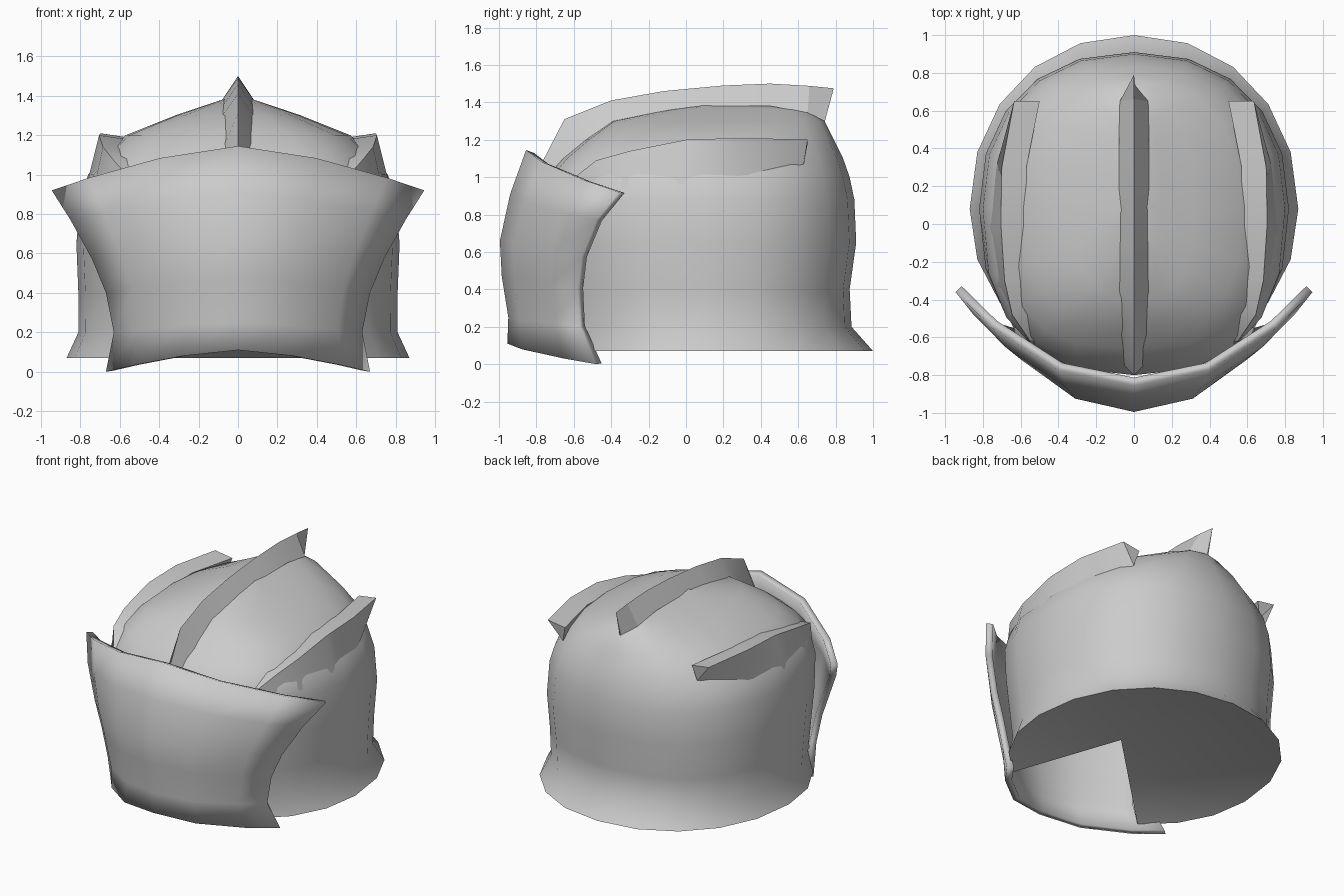
import bpy, bmesh, math
from mathutils import Vector

cube = bpy.data.objects.get("Cube")
if cube:
    bpy.data.objects.remove(cube)

steel = bpy.data.materials.new("plain grey steel")
steel.use_nodes = True
GREY = (0.6, 0.6, 0.6, 1)
steel.diffuse_color = GREY
steel.node_tree.nodes["Principled BSDF"].inputs["Base Color"].default_value = GREY


def make_object(name, bm, angle, recalc=True):
    if recalc:
        bmesh.ops.recalc_face_normals(bm, faces=bm.faces)
    mesh = bpy.data.meshes.new(name)
    bm.to_mesh(mesh)
    bm.free()
    mesh.materials.append(steel)
    obj = bpy.data.objects.new(name, mesh)
    bpy.context.collection.objects.link(obj)
    bpy.ops.object.select_all(action='DESELECT')
    obj.select_set(True)
    bpy.context.view_layer.objects.active = obj
    bpy.ops.object.shade_smooth_by_angle(angle=math.radians(angle))
    return obj


def bridge(bm, rows, closed=False):
    for a, b in zip(rows, rows[1:]):
        n = len(a)
        for i in range(n if closed else n - 1):
            j = (i + 1) % n
            bm.faces.new((a[i], a[j], b[j], b[i]))


# Helmet shell rings: (height, half width, front y, back y, front squareness)
RINGS = [(0.07, 0.87, -0.74, 1.0, 2.1), (0.2, 0.81, -0.75, 0.885, 2.15),
         (0.4, 0.81, -0.77, 0.875, 2.25), (0.65, 0.82, -0.8, 0.91, 2.3),
         (0.88, 0.80, -0.8, 0.9, 2.5), (1.0, 0.76, -0.75, 0.875, 2.7),
         (1.1, 0.68, -0.66, 0.84, 2.9), (1.2, 0.57, -0.54, 0.79, 2.9),
         (1.3, 0.32, -0.4, 0.74, 2.6), (1.36, 0.14, -0.1, 0.65, 2.5),
         (1.39, 0.05, 0.15, 0.45, 2.5)]
SEGS = 20
FRONT = 3 * SEGS // 4          # ring index that points to the front
OPENING = range(FRONT - 2, FRONT + 2)


def ring_point(ring, k):
    z, w, front, back, square = ring
    a = math.tau * k / SEGS
    c, s = math.cos(a), math.sin(a)
    power = 2 / (min(square, 2.25) if s > 0 else square)
    x = w * math.copysign(abs(c) ** power, c)
    reach = (back - 0.08) if s > 0 else (0.08 - front)
    return Vector((x, 0.08 + reach * math.copysign(abs(s) ** power, s), z))


bm = bmesh.new()
loops = [[bm.verts.new(ring_point(r, k)) for k in range(SEGS)] for r in RINGS]
bridge(bm, loops, closed=True)
bm.faces.new(loops[-1])
# Face opening behind the visor
lower = {v for loop in loops[:5] for v in loop}
front = {v for loop in loops for v in loop[FRONT - 2:FRONT + 3]}
opening = [f for f in bm.faces if all(v in lower and v in front for v in f.verts)]
bmesh.ops.delete(bm, geom=opening, context='FACES')
# Underside rises to a point and is notched at the front
apex = bm.verts.new((0, -0.13, 0.3))
for k in range(SEGS):
    if k not in OPENING:
        bm.faces.new((apex, loops[0][(k + 1) % SEGS], loops[0][k]))
make_object("helmet_shell", bm, 50)


# Triangular ridges: each station gives tip, one foot, other foot
def ridge(name, stations, angle):
    bm = bmesh.new()
    rows = [[bm.verts.new(p) for p in station] for station in stations]
    bridge(bm, rows, closed=True)
    bm.faces.new(rows[0])
    bm.faces.new(rows[-1])
    make_object(name, bm, angle)


# Central crest: (y of tip, tip height, y of foot, foot height, half width)
CREST = [(-0.8, 1.02, -0.74, 0.98, 0.06), (-0.65, 1.31, -0.58, 1.15, 0.07),
         (-0.4, 1.41, -0.36, 1.30, 0.08), (-0.12, 1.46, -0.12, 1.345, 0.08),
         (0.2, 1.49, 0.2, 1.38, 0.08), (0.45, 1.5, 0.45, 1.38, 0.08),
         (0.66, 1.488, 0.65, 1.345, 0.075), (0.79, 1.475, 0.74, 1.29, 0.005)]
ridge("centre_crest",
      [((0, y, z), (w, fy, fz), (-w, fy, fz)) for y, z, fy, fz, w in CREST], 25)

# Side fins: (y, tip x, tip height, inner foot x, outer foot x, outer foot height)
FIN = [(-0.62, 0.55, 0.98, 0.46, 0.54, 0.92), (-0.48, 0.645, 1.09, 0.48, 0.65, 0.92),
       (-0.3, 0.685, 1.14, 0.54, 0.73, 0.94), (0, 0.705, 1.2, 0.57, 0.765, 0.96),
       (0.3, 0.70, 1.21, 0.57, 0.735, 0.98), (0.65, 0.635, 1.2, 0.5, 0.53, 1.07)]
for side, label in ((1, "left"), (-1, "right")):
    ridge(label + "_fin", [((side * x, y, z), (side * inner, y, z - 0.02),
                            (side * outer, y - 0.02, low))
                           for y, x, z, inner, outer, low in FIN], 35)

# Visor: rows of (centre y, centre z, edge x, edge y, edge z)
VISOR = [(-0.955, 0.11, 0.67, -0.48, 0.0), (-0.95, 0.25, 0.63, -0.57, 0.2),
         (-0.985, 0.47, 0.67, -0.58, 0.4), (-0.995, 0.66, 0.74, -0.56, 0.57),
         (-0.94, 0.91, 0.85, -0.48, 0.77), (-0.855, 1.145, 0.945, -0.36, 0.92)]
SPREAD = (-1, -0.8, -0.42, 0, 0.42, 0.8, 1)
bm = bmesh.new()
rows = []
for cy, cz, ex, ey, ez in VISOR:
    row = []
    for u in SPREAD:
        bow, dip = abs(u) ** 2.1, abs(u) ** 1.5
        row.append(bm.verts.new((u * ex, cy + (ey - cy) * bow, cz + (ez - cz) * dip)))
    rows.append(row)
bridge(bm, rows)
visor = make_object("visor", bm, 60, recalc=False)
solid = visor.modifiers.new("thickness", 'SOLIDIFY')
solid.thickness = 0.045
solid.offset = -1
